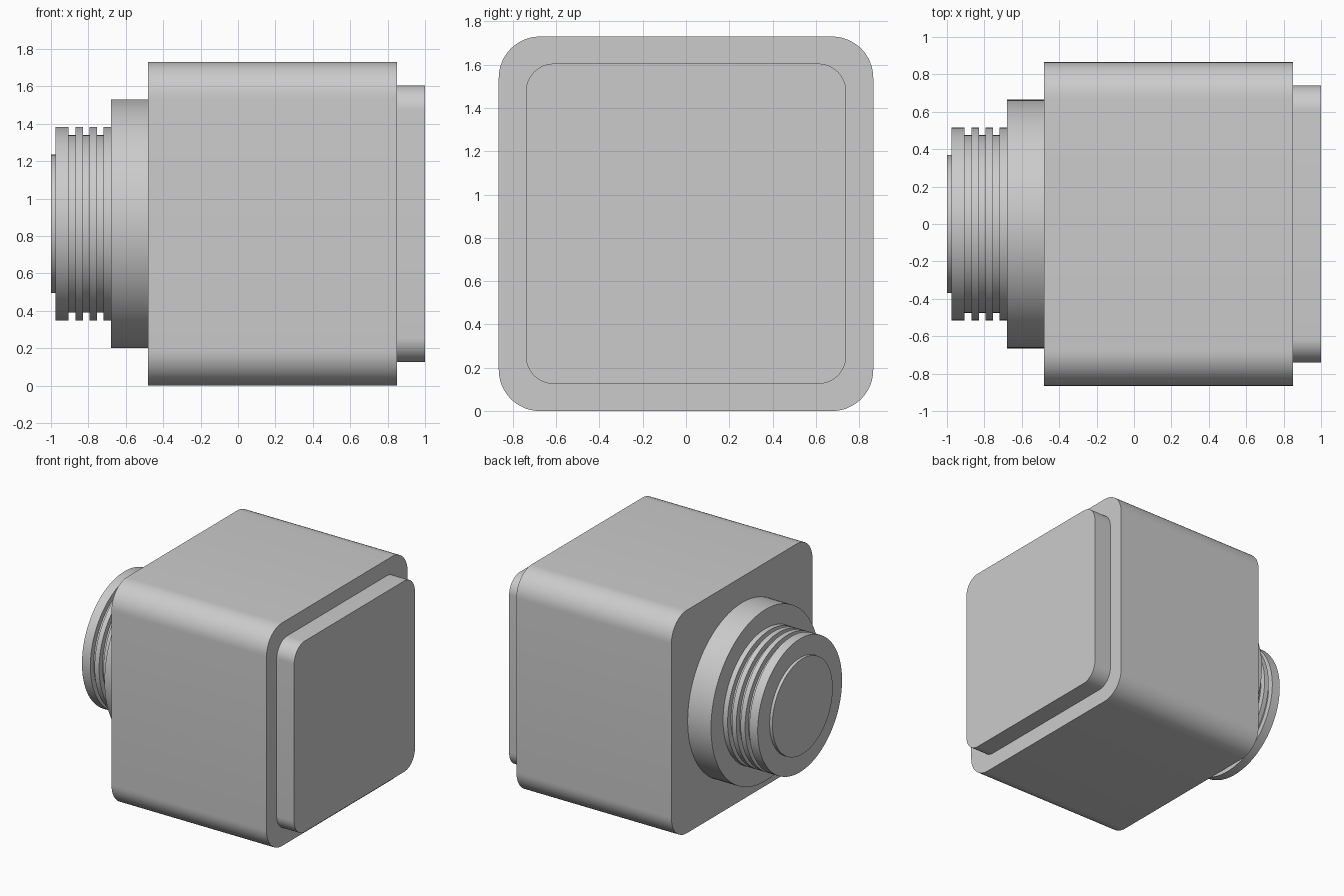
import bpy
from math import cos, sin, pi, radians

cube = bpy.data.objects.get("Cube")
if cube:
    bpy.data.objects.remove(cube, do_unlink=True)

MID_Z = 0.865

grey = bpy.data.materials.new("light grey")
grey.use_nodes = True
colour = (0.6, 0.6, 0.6, 1)
grey.diffuse_color = colour
grey.node_tree.nodes["Principled BSDF"].inputs["Base Color"].default_value = colour


def rounded_square(half, radius, steps=12):
    """Outline in the y-z plane with rounded corners."""
    inner = half - radius
    points = []
    for corner, (sy, sz) in enumerate([(1, 1), (-1, 1), (-1, -1), (1, -1)]):
        for i in range(steps + 1):
            a = (corner + i / steps) * pi / 2
            points.append((sy * inner + radius * cos(a), sz * inner + radius * sin(a)))
    return points


def circle(radius, sides=96):
    return [(radius * cos(2 * pi * i / sides), radius * sin(2 * pi * i / sides))
            for i in range(sides)]


def loft(name, sections):
    """Skin outlines placed along x, closing both ends."""
    n = len(sections[0][1])
    verts = [(x, y, MID_Z + z) for x, outline in sections for y, z in outline]
    faces = [tuple(reversed(range(n))), tuple(range(len(verts) - n, len(verts)))]
    for s in range(len(sections) - 1):
        a, b = s * n, (s + 1) * n
        for i in range(n):
            j = (i + 1) % n
            faces.append((a + i, a + j, b + j, b + i))
    mesh = bpy.data.meshes.new(name)
    mesh.from_pydata(verts, [], faces)
    mesh.materials.append(grey)
    obj = bpy.data.objects.new(name, mesh)
    bpy.context.collection.objects.link(obj)
    bpy.ops.object.select_all(action="DESELECT")
    obj.select_set(True)
    bpy.context.view_layer.objects.active = obj
    bpy.ops.object.shade_smooth_by_angle(angle=radians(30))
    return obj


# Housing and raised end plate
body = rounded_square(0.865, 0.19)
loft("housing", [(-0.48, body), (0.85, body)])
plate = rounded_square(0.74, 0.13)
loft("end_plate", [(0.85, plate), (1.0, plate)])

# Round collar
collar = circle(0.665)
loft("collar", [(-0.68, collar), (-0.48, collar)])

# Ribbed neck: wide end ring, then ribs separated by grooves
rib, groove = circle(0.517), circle(0.475)
sections = [(-0.977, rib)]
for start in (-0.905, -0.83, -0.755):
    end = start + 0.036
    sections += [(start, rib), (start, groove), (end, groove), (end, rib)]
sections.append((-0.68, rib))
loft("ribbed_neck", sections)

# Small round end cap
cap = circle(0.37)
loft("end_cap", [(-1.0, cap), (-0.977, cap)])
